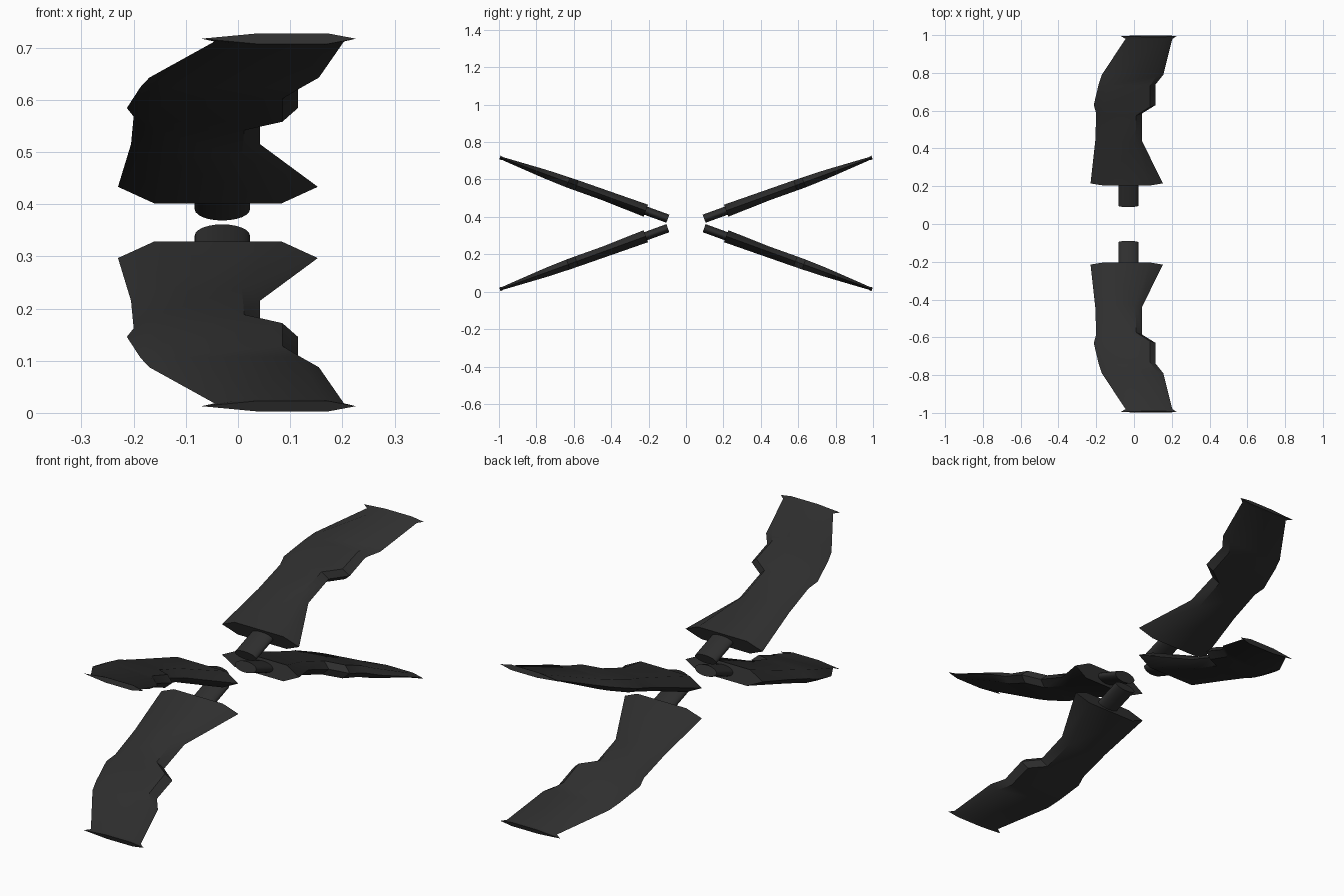
import bpy, bmesh, math
from mathutils import Vector

if "Cube" in bpy.data.objects:
    bpy.data.objects.remove(bpy.data.objects["Cube"])

TILT = math.radians(20)      # angle of each blade to the horizontal
MID_Z = 0.365                # mirror height of the whole model

mat = bpy.data.materials.new("charcoal")
mat.diffuse_color = (0.028, 0.028, 0.028, 1)
mat.use_nodes = True
mat.node_tree.nodes["Principled BSDF"].inputs["Base Color"].default_value = mat.diffuse_color


def place(x, y, h, sy, sz):
    """Point at span y on the blade axis, raised h at right angles to it, then mirrored."""
    py = y - h * math.sin(TILT)
    pz = -0.010 + y * math.tan(TILT) + h * math.cos(TILT)
    return Vector((x, sy * py, MID_Z + sz * pz))


def loft(name, rings, sy, sz, angle):
    bm = bmesh.new()
    loops = [[bm.verts.new(place(x, y, h, sy, sz)) for x, y, h in r] for r in rings]
    n = len(loops[0])
    for a, b in zip(loops, loops[1:]):
        for i in range(n):
            j = (i + 1) % n
            bm.faces.new((a[i], a[j], b[j], b[i]))
    bm.faces.new(loops[0])
    bm.faces.new(loops[-1][::-1])
    bmesh.ops.recalc_face_normals(bm, faces=bm.faces)
    me = bpy.data.meshes.new(name)
    bm.to_mesh(me)
    bm.free()
    ob = bpy.data.objects.new(name, me)
    bpy.context.collection.objects.link(ob)
    me.materials.append(mat)
    bpy.ops.object.select_all(action='DESELECT')
    ob.select_set(True)
    bpy.context.view_layer.objects.active = ob
    bpy.ops.object.shade_smooth_by_angle(angle=math.radians(angle))


# blade sections: span, leading x, trailing x, outer height, inner height, leading and trailing bevel
SECTIONS = [
    (0.215, -0.230, 0.153, 0.034, 0.034, 0.070, 0.070),
    (0.440, -0.205, 0.042, 0.031, 0.027, 0.050, 0.035),
    (0.585, -0.200, 0.042, 0.029, 0.028, 0.045, 0.030),
    (0.630, -0.213, 0.115, 0.028, 0.028, 0.050, 0.030),
    (0.740, -0.187, 0.115, 0.024, 0.024, 0.045, 0.030),
    (0.790, -0.170, 0.155, 0.021, 0.021, 0.045, 0.035),
    (0.980, -0.045, 0.203, 0.008, 0.008, 0.060, 0.040),
    (0.995, -0.070, 0.226, 0.011, 0.011, 0.110, 0.055),
]


def blade_ring(y, xl, xt, ho, hi, bl, bt):
    return [(xl, y, 0), (xl + bl, y, ho), (xt - bt, y, ho),
            (xt, y, 0), (xt - bt, y, -hi), (xl + bl, y, -hi)]


def peg_ring(y, n=24):
    return [(-0.030 + 0.053 * math.cos(t), y, 0.023 * math.sin(t))
            for t in (2 * math.pi * i / n for i in range(n))]


# four mirrored blades, each with an oval mounting peg
for sy, side in ((-1, "front"), (1, "back")):
    for sz, level in ((1, "upper"), (-1, "lower")):
        loft(f"{level}_{side}_blade", [blade_ring(*s) for s in SECTIONS], sy, sz, 35)
        loft(f"{level}_{side}_peg", [peg_ring(0.097), peg_ring(0.24)], sy, sz, 40)
